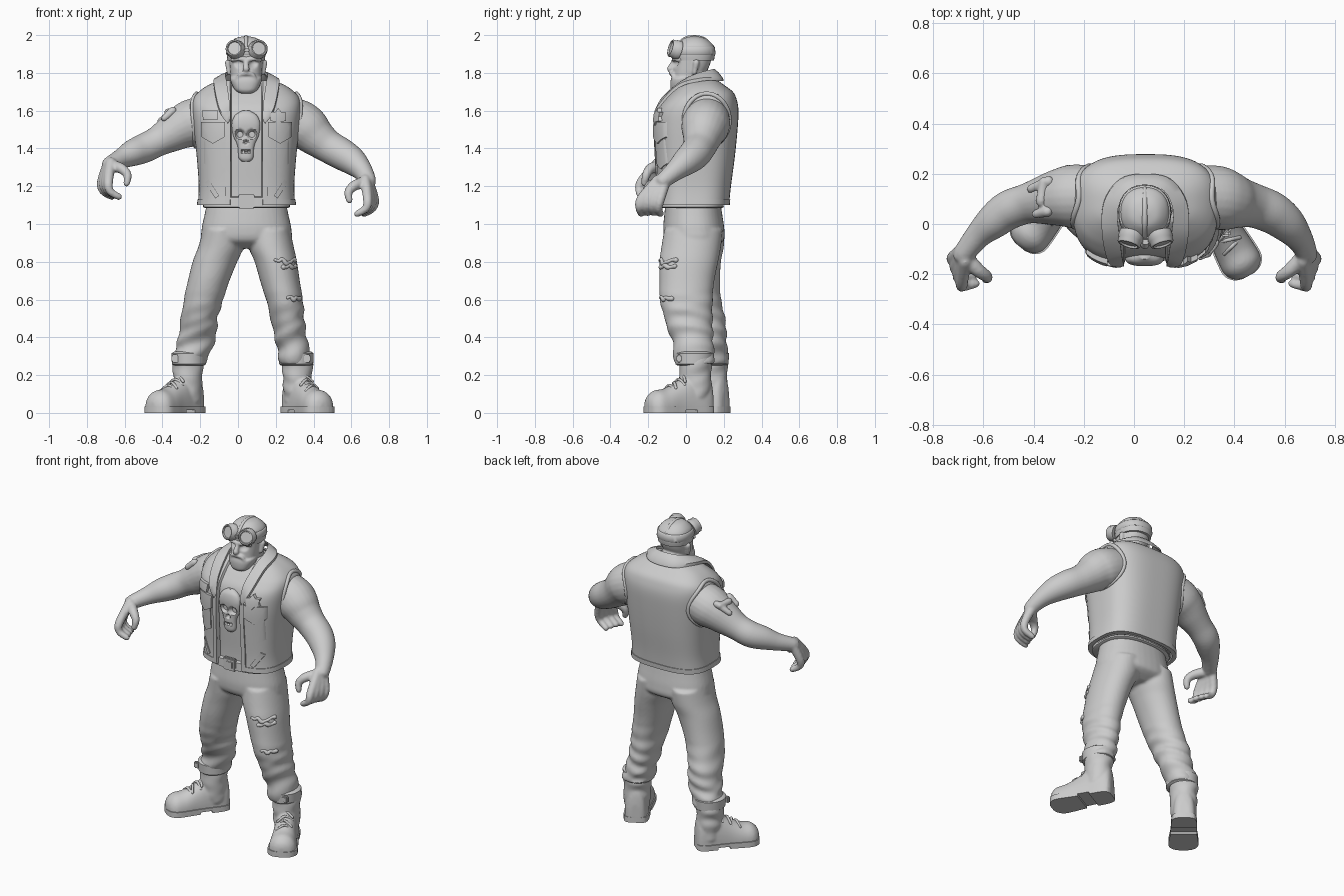
import bpy, bmesh, random
from math import sin, cos, pi, asin, copysign
from mathutils import Vector

if "Cube" in bpy.data.objects:
    bpy.data.objects.remove(bpy.data.objects["Cube"])

random.seed(4)
CENTRE = 0.045   # the torso stands slightly off the middle
SQUARE = 2.9     # squareness of the torso section

grey = bpy.data.materials.new("plain grey")
grey.use_nodes = True
grey.diffuse_color = (0.6, 0.6, 0.6, 1)
grey.node_tree.nodes["Principled BSDF"].inputs["Base Color"].default_value = (0.6, 0.6, 0.6, 1)


def spline(rows, steps):
    """Smoothly resample a list of number rows."""
    out, last = [], len(rows) - 1
    for i in range(last):
        near = [rows[min(max(k, 0), last)] for k in range(i - 1, i + 3)]
        for j in range(steps):
            t = j / steps
            out.append([0.5 * (2*b + (c-a)*t + (2*a-5*b+4*c-d)*t*t + (3*b-a-3*c+d)*t**3)
                        for a, b, c, d in zip(*near)])
    return out + [list(rows[-1])]


def loft(bm, rings, closed=False):
    vs = [[bm.verts.new(p) for p in ring] for ring in rings]
    for a, b in zip(vs, vs[1:] + (vs[:1] if closed else [])):
        for i in range(len(a)):
            bm.faces.new((a[i], a[i-1], b[i-1], b[i]))
    if not closed:
        bm.faces.new(vs[0])
        bm.faces.new(vs[-1])


def section(row, angle, grow=0.0, n=2.0):
    """Point on a level superellipse; row is z, centre x, half width, front y, back y."""
    z, cx, hx, front, back = row
    power = lambda v: copysign(abs(v) ** (2 / n), v)
    return Vector((cx + (hx + grow) * power(sin(angle)),
                   (front + back) / 2 - ((back - front) / 2 + grow) * power(cos(angle)), z))


def stack(bm, rows, n=2.0, sides=40, sub=5, grow=0.0, fold=0.0):
    rings = []
    for row in spline(rows, sub):
        z, depth = row[0], fold * min(1, max(0, (0.66 - row[0]) / 0.2))
        rings.append([section(row, a, grow + depth * (sin(z*62 + 2.4*sin(a + z*8)) + 0.7*sin(z*39 - 3*sin(a - z*13))), n)
                      for a in (2*pi*k/sides for k in range(sides))])
    loft(bm, rings)


def tube(bm, rows, sides=14, sub=4, closed=False):
    """Round tube through rows of x, y, z, radius, with rounded ends."""
    pts = [(Vector(p[:3]), p[3]) for p in spline(rows, sub)]
    if not closed:
        def tip(p, q):
            way = (p[0] - q[0]).normalized() * p[1]
            return [(p[0] + way * 0.95, p[1] * 0.3), (p[0] + way * 0.6, p[1] * 0.8)]
        pts = tip(pts[0], pts[1]) + pts + tip(pts[-1], pts[-2])[::-1]
    rings, u, count = [], Vector((0.31, 0.2, 0.93)), len(pts)
    for i, (p, r) in enumerate(pts):
        ahead = pts[(i+1) % count if closed else min(i+1, count-1)][0]
        behind = pts[i-1 if closed else max(i-1, 0)][0]
        t = (ahead - behind).normalized()
        u = (u - t * u.dot(t)).normalized()
        v = t.cross(u)
        rings.append([p + (u*cos(a) + v*sin(a)) * r for a in (2*pi*k/sides for k in range(sides))])
    loft(bm, rings, closed)


def finish(bm, name, voxel=0, smooth=3):
    bmesh.ops.recalc_face_normals(bm, faces=bm.faces[:])
    mesh = bpy.data.meshes.new(name)
    bm.to_mesh(mesh)
    bm.free()
    mesh.materials.append(grey)
    mesh.polygons.foreach_set("use_smooth", [True] * len(mesh.polygons))
    mesh.set_sharp_from_angle(angle=0.8)
    obj = bpy.data.objects.new(name, mesh)
    bpy.context.scene.collection.objects.link(obj)
    if voxel:
        m = obj.modifiers.new("fuse", 'REMESH')
        m.mode, m.voxel_size, m.use_smooth_shade = 'VOXEL', voxel, True
        s = obj.modifiers.new("soften", 'SMOOTH')
        s.factor, s.iterations = 0.5, smooth


def dent(bm, x, z, radius, depth, front):
    """Press a round hollow into the front of a mesh."""
    for v in bm.verts:
        d = ((v.co.x - x)**2 + (v.co.z - z)**2) / radius**2
        if d < 1 and v.co.y < front:
            v.co.y += depth * (1 - d)


# Torso shape shared by the vest and shirt
torso = spline([(1.10, CENTRE, .255, -.15, .225), (1.2, CENTRE, .25, -.15, .235),
                (1.35, CENTRE, .26, -.158, .255), (1.5, CENTRE, .276, -.163, .27),
                (1.6, CENTRE, .285, -.148, .275), (1.66, CENTRE, .28, -.105, .265),
                (1.70, CENTRE, .25, -.065, .245), (1.735, CENTRE, .2, -.025, .2),
                (1.76, CENTRE, .14, 0, .165)], 5)


def torso_row(z):
    for a, b in zip(torso, torso[1:]):
        if a[0] <= z <= b[0]:
            t = (z - a[0]) / (b[0] - a[0])
            return [p + (q - p) * t for p, q in zip(a, b)]
    return torso[0] if z < torso[0][0] else torso[-1]


def bulge(d, half):
    return max(0, 1 - (abs(d) / half) ** SQUARE) ** (1 / SQUARE)


def chest(x, z):
    _, cx, hx, front, back = torso_row(z)
    return (front + back) / 2 - (back - front) / 2 * bulge(x - cx, hx)


def shell(name, rows, gap, grow, thick):
    """Open-fronted wrap around the torso."""
    bm, rings = bmesh.new(), []
    for row in rows:
        start = asin(min(0.95, (gap / row[2]) ** (SQUARE / 2)))
        angles = [start + (2*pi - 2*start) * k / 71 for k in range(72)]
        rings.append([section(row, a, grow, SQUARE) for a in angles]
                     + [section(row, a, grow - thick, SQUARE) for a in reversed(angles)])
    loft(bm, rings)
    finish(bm, name)


def plate(name, outline, off, thick=0.02):
    """Thin panel following the chest; outline is x, z."""
    bm = bmesh.new()
    face = bm.faces.new([bm.verts.new((x, 0, z)) for x, z in outline])
    bmesh.ops.triangulate(bm, faces=[face])
    bmesh.ops.subdivide_edges(bm, edges=bm.edges[:], cuts=3, use_grid_fill=True)
    for v in bm.verts:
        v.co.y = chest(v.co.x, v.co.z) - off
    new = bmesh.ops.extrude_face_region(bm, geom=bm.faces[:])["geom"]
    for v in new:
        if isinstance(v, bmesh.types.BMVert):
            v.co.y += thick
    finish(bm, name)


def box(name, centre, size):
    bm = bmesh.new()
    bmesh.ops.create_cube(bm, size=1)
    for v in bm.verts:
        v.co = Vector(centre) + Vector(p * s for p, s in zip(v.co, size))
    bmesh.ops.bevel(bm, geom=bm.edges[:], offset=min(size) * 0.25, segments=2, affect='EDGES')
    finish(bm, name)


# Shirt with a raised skull print
bm = bmesh.new()
stack(bm, torso, SQUARE, sides=56, sub=1, grow=-.024)
finish(bm, "shirt")
bm = bmesh.new()
stack(bm, [(z, .042, w, f, -.11) for z, w, f in (
    (1.33, .02, -.15), (1.35, .038, -.16), (1.4, .042, -.162), (1.43, .05, -.162), (1.47, .068, -.163),
    (1.53, .075, -.168), (1.575, .058, -.16), (1.6, .02, -.14))], 2.4, sides=96, sub=8)
for x, z, r, d in ((.012, 1.475, .027, .035), (.072, 1.475, .027, .035), (.042, 1.432, .014, .03),
                   (.025, 1.385, .009, .018), (.042, 1.383, .009, .018), (.059, 1.385, .009, .018)):
    dent(bm, x, z, r, d, -.13)
finish(bm, "skull_relief")

# Vest, hem, collar and armhole trims
shell("vest", torso, .085, .003, .02)
shell("vest_hem", torso[:3], .085, .007, .02)
half = [(0, .155, 1.805, 0, .2, 1.755), (.075, .135, 1.80, .1, .18, 1.757),
        (.11, .06, 1.78, .165, .09, 1.757), (.105, -.03, 1.735, .172, -.04, 1.72),
        (.092, -.13, 1.645, .145, -.152, 1.60), (.084, -.162, 1.555, .1, -.17, 1.53)]
bm, rings = bmesh.new(), []
for r in spline([(-a, b, c, -d, e, f) for a, b, c, d, e, f in half[:0:-1]] + half, 5):
    inner, outer = Vector(r[:3]), Vector(r[3:])
    shift, raised = Vector((CENTRE, 0, 0)), Vector((CENTRE, -.004, .017))
    rings.append([inner + shift, outer + shift, outer + raised,
                  (inner + outer) / 2 + raised + Vector((0, 0, .004)), inner + raised])
loft(bm, rings)
finish(bm, "vest_collar")
for side, label in ((1, "left"), (-1, "right")):
    bm, ring = bmesh.new(), []
    for k in range(40):
        y, z = .11 + .12 * cos(k*pi/20), 1.55 + .14 * sin(k*pi/20)
        _, cx, hx, front, back = torso_row(z)
        ring.append((cx + side * (.004 + hx * bulge(y - (front+back)/2, (back-front)/2)), y, z, .012))
    tube(bm, ring, sides=10, sub=1, closed=True)
    finish(bm, label + "_armhole_trim")
    at = lambda points: [(CENTRE + side * u, z) for u, z in points]
    plate(label + "_pocket", at([(.13, 1.47), (.225, 1.47), (.225, 1.32), (.18, 1.29), (.13, 1.32)]), .01)
    plate(label + "_pocket_flap", at([(.115, 1.54), (.24, 1.54), (.238, 1.46), (.178, 1.425), (.117, 1.46)]), .018)
    plate(label + "_front_edge", at([(.084, 1.56), (.108, 1.56), (.115, 1.11), (.088, 1.11)]), .01)
    plate(label + "_slash_pocket", at([(.2, 1.235), (.22, 1.22), (.165, 1.135), (.145, 1.15)]), .012)
    points = [(.168 + r * sin(k*pi/6), 1.568 + r * cos(k*pi/6)) for k in range(12) for r in [.046 - .016*(k % 2)]]
    plate(label + "_badge", at(points if side > 0 else [(.15, 1.60), (.235, 1.60), (.23, 1.55), (.155, 1.55)]), .024, .03)

# Arms and hands fused into one skin
arms = {1: [(.22, .11, 1.57, .12), (.32, .105, 1.53, .128), (.37, .095, 1.50, .121), (.42, .085, 1.455, .102),
            (.48, .072, 1.41, .088), (.55, .045, 1.37, .084), (.61, 0, 1.33, .074), (.66, -.06, 1.28, .054), (.69, -.12, 1.23, .042)],
        -1: [(-.13, .11, 1.57, .12), (-.24, .11, 1.535, .127), (-.3, .105, 1.51, .115), (-.36, .095, 1.475, .098),
             (-.43, .08, 1.435, .08), (-.5, .055, 1.4, .078), (-.56, .01, 1.375, .07), (-.62, -.045, 1.345, .053), (-.68, -.12, 1.315, .042)]}
for side, label in ((1, "left"), (-1, "right")):
    bm = bmesh.new()
    tube(bm, arms[side], sides=24, sub=6)
    place = lambda x, y, z, r: (side * x, y, z + (0 if side > 0 else .09), r)
    for i in range(4):
        x, y, z = .722 - .012*i, -.135 - .034*i, 1.14 - .004*abs(i - 1.5)
        tube(bm, [place(.685 - .004*i, -.105 - .014*i, 1.235, .028), place(x, y, z, .025),
                  place(x - .008, y - .01, z - .05, .021), place(x - .055, y, z - .08, .018)])
    tube(bm, [place(.675, -.13, 1.22, .032), place(.62, -.185, 1.205, .028),
              place(.585, -.21, 1.17, .023), place(.59, -.22, 1.125, .018)])
    finish(bm, label + "_arm", .008, 4)
bm = bmesh.new()
for row in ((-.41, .14, 1.545, -.34, .17, 1.595), (-.39, .04, 1.56, -.345, .05, 1.60), (-.36, .17, 1.59, -.37, .09, 1.59)):
    tube(bm, [row[:3] + (.018,), row[3:] + (.022,)])
finish(bm, "right_arm_knot", .007)

# Head with face, ears and beard
bm = bmesh.new()
head = lambda rows: [(z, .043, w, f, b) for z, w, f, b in rows]
stack(bm, head([(1.71, .05, -.07, .04), (1.75, .075, -.072, .08), (1.8, .083, -.068, .105), (1.84, .087, -.066, .125),
                (1.88, .09, -.06, .135), (1.92, .088, -.05, .135), (1.96, .07, -.02, .11)]), 2.3, sides=64, sub=8)
stack(bm, head([(1.692, .032, -.066, -.01), (1.71, .06, -.08, .03), (1.75, .08, -.083, .06), (1.775, .085, -.078, .07)]), 2.5)
for s in (-1, 1):
    dent(bm, .043 + s*.036, 1.85, .026, .018, 0)
    tube(bm, [(.043 + s*.09, .045, 1.80, .012), (.043 + s*.096, .055, 1.855, .017)])
    tube(bm, [(.043, -.08, 1.797, .011), (.043 + s*.035, -.07, 1.79, .011), (.043 + s*.05, -.062, 1.76, .009)])
    tube(bm, [(.043, -.062, 1.868, .013), (.043 + s*.04, -.062, 1.875, .013), (.043 + s*.075, -.04, 1.868, .01)])
tube(bm, [(.043, -.062, 1.865, .012), (.043, -.078, 1.835, .015), (.043, -.083, 1.822, .019)])
tube(bm, [(CENTRE, .09, 1.62, .1), (CENTRE, .07, 1.72, .085), (CENTRE, .04, 1.79, .075)], sides=24)
finish(bm, "head", .006, 3)

# Cap with a crown seam, and goggles pushed up on it
bm = bmesh.new()
stack(bm, head([(1.865, .098, -.06, .148), (1.9, .102, -.063, .153), (1.94, .096, -.052, .146), (1.965, .08, -.032, .125),
                (1.985, .052, -.005, .095), (1.994, .012, .035, .055)]), 2.2)
tube(bm, [(.043, -.05, 1.94, .009), (.043, -.005, 1.98, .011), (.043, .045, 1.989, .011),
          (.043, .095, 1.978, .011), (.043, .14, 1.94, .009)])
finish(bm, "cap")
bm = bmesh.new()
stack(bm, head([(1.895, .102, -.064, .153), (1.9, .106, -.067, .157), (1.935, .103, -.062, .153), (1.94, .098, -.058, .148)]), 2.2, sub=1)
finish(bm, "goggle_strap")
for s, label in ((1, "left"), (-1, "right")):
    bm, axis = bmesh.new(), Vector((s * .3, -1, .3)).normalized()
    across = axis.cross(Vector((0, 0, 1))).normalized()
    up = across.cross(axis)
    hub = Vector((.046 + s*.053, -.035, 1.918))
    loft(bm, [[hub + axis*d + (across*cos(a) + up*sin(a)) * r for a in (k*pi/16 for k in range(32))]
              for d, r in ((0, .05), (.025, .051), (.03, .047), (.047, .047), (.052, .043), (.052, .037), (.044, .034))])
    finish(bm, label + "_goggle")
box("goggle_bridge", (.046, -.07, 1.92), (.03, .025, .02))

# Jeans: hips and both legs fused, with folds below the knees
legs = {1: [(.97, .16, .115, -.115, .195), (.88, .175, .12, -.13, .185), (.8, .2, .112, -.14, .17),
            (.7, .222, .105, -.14, .15), (.6, .245, .098, -.138, .14), (.5, .262, .09, -.115, .14),
            (.4, .277, .083, -.08, .145), (.3, .3, .085, -.065, .15), (.26, .305, .087, -.06, .15)],
        -1: [(.97, -.075, .11, -.11, .205), (.88, -.09, .12, -.1, .2), (.8, -.122, .118, -.09, .185),
             (.7, -.155, .11, -.08, .18), (.6, -.183, .105, -.06, .185), (.5, -.205, .098, -.03, .207),
             (.4, -.218, .098, .02, .217), (.3, -.25, .093, .035, .222), (.26, -.262, .088, .04, .222)]}
bm = bmesh.new()
hips = [(1.13, .205, -.105, .18), (1.05, .222, -.115, .192), (.97, .238, -.12, .203), (.91, .23, -.105, .198), (.87, .12, -.04, .13)]
stack(bm, [(z, CENTRE, w, f, b) for z, w, f, b in hips], 2.3)
for rows in legs.values():
    stack(bm, rows, 2.1, sides=48, sub=10, fold=.005)
finish(bm, "jeans", .009, 3)
bm = bmesh.new()
rows = spline(legs[1], 20)
for level, start, count in ((2.0, 0, 8), (2.25, .3, 6), (3.9, .2, 6)):
    tube(bm, [(*section(rows[int((level + random.uniform(-.12, .12)) * 20)], start + .16*k, -.002, 2.1),
               random.uniform(.008, .015)) for k in range(count)], sides=8)
finish(bm, "left_leg_tears")

# Belt and buckle
bm = bmesh.new()
stack(bm, [(z, CENTRE, w, -w + .08, w - .03) for z, w in ((1.085, .222), (1.09, .23), (1.14, .227), (1.145, .215))], 2.7, sub=1)
finish(bm, "belt")
box("belt_buckle", (CENTRE, -.145, 1.12), (.085, .025, .08))
box("buckle_centre", (CENTRE, -.156, 1.12), (.05, .012, .045))

# Boots with soles, laces and ankle straps
foot = spline([(-.085, .03, .12), (-.072, .055, .2), (-.03, .068, .24), (.05, .07, .21), (.12, .073, .165),
               (.19, .08, .13), (.25, .08, .118), (.285, .055, .09), (.298, .02, .06)], 5)
for side, label, ankle, way in ((1, "left", (.314, .055, 0), (.476, -.879, 0)), (-1, "right", (-.266, .14, 0), (-.63, -.777, 0))):
    ankle, way = Vector(ankle), Vector(way)
    across = Vector((-way.y, way.x, 0))
    spot = lambda s, w, z: ankle + way*s + across*w + Vector((0, 0, z))
    bm = bmesh.new()
    loft(bm, [[spot(s, w*cos(a), .02 + (h - .02) * max(0, sin(a))**.8) for a in (pi*k/20 for k in range(21))] for s, w, h in foot])
    stack(bm, [(z, ankle.x, r, ankle.y - r - .01, ankle.y + r) for z, r in ((.06, .07), (.15, .078), (.2, .078), (.25, .082), (.32, .08))], fold=.003)
    finish(bm, label + "_boot", .008, 2)
    bm = bmesh.new()
    for low, high, bottom, top in ((-1, 1, .014, .034), (-1, .04, 0, .016), (.1, 1, 0, .016)):
        plan = [(s, w + .006) for s, w, _ in foot if low <= s <= high]
        outline = plan + [(s, -w) for s, w in reversed(plan)]
        loft(bm, [[spot(s, w, z) for s, w in outline] for z in (bottom, top)])
    finish(bm, label + "_sole")
    bm = bmesh.new()
    for i, (s, w, h) in enumerate(foot[17:25:2]):
        tilt = .012 * (-1)**i
        tube(bm, [(*spot(s + tilt*k, .042*k, h + .004 - .03*abs(k)), .008) for k in (-1, 0, 1)], sides=8)
    finish(bm, label + "_laces")
    bm = bmesh.new()
    stack(bm, [(z, ankle.x - side*.006, .09 + g, ankle.y - .11 - g, ankle.y + .085 + g)
               for z, g in ((.25, -.01), (.258, 0), (.315, .003), (.325, -.012))], sub=1)
    finish(bm, label + "_ankle_strap")
    box(label + "_strap_buckle", spot(.105, 0, .288), (.04, .025, .04))
